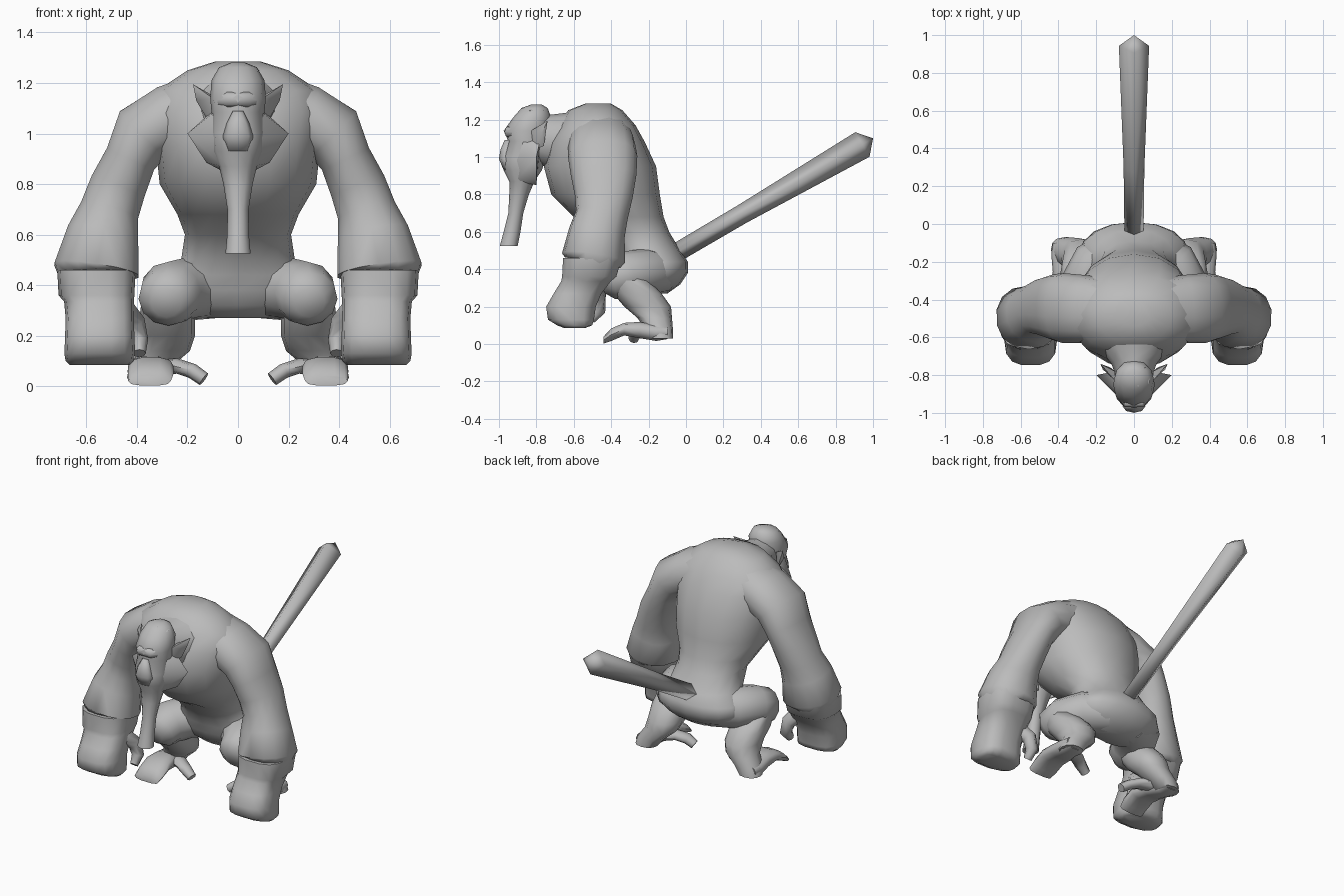
import bpy, bmesh, math
from mathutils import Vector

grey = bpy.data.materials.new("grey")
grey.diffuse_color = (0.5, 0.5, 0.5, 1)


def finish(name, bm, mirror, angle=50):
    bmesh.ops.recalc_face_normals(bm, faces=bm.faces)
    me = bpy.data.meshes.new(name)
    bm.to_mesh(me)
    bm.free()
    me.materials.append(grey)
    ob = bpy.data.objects.new(name, me)
    bpy.context.collection.objects.link(ob)
    if mirror:
        ob.modifiers.new("mirror", 'MIRROR').use_mirror_merge = False
    bpy.ops.object.select_all(action='DESELECT')
    ob.select_set(True)
    bpy.context.view_layer.objects.active = ob
    bpy.ops.object.shade_smooth_by_angle(angle=math.radians(angle))
    return ob


def loft(name, rings, hint=(1, 0, 0), axis=None, sides=12, power=2.0, mirror=False, angle=60, tip=None):
    """Rings are (x, y, z, radius along hint, radius across); axis fixes the ring normal."""
    bm = bmesh.new()
    loops = []
    pts = [Vector(r[:3]) for r in rings]
    for i, r in enumerate(rings):
        t = Vector(axis) if axis else pts[min(i + 1, len(pts) - 1)] - pts[max(i - 1, 0)]
        t.normalize()
        u = Vector(hint)
        u = (u - t * u.dot(t)).normalized()
        v = t.cross(u)
        loop = []
        for k in range(sides):
            a = 2 * math.pi * k / sides
            c, s = math.cos(a), math.sin(a)
            c = math.copysign(abs(c) ** (2 / power), c)
            s = math.copysign(abs(s) ** (2 / power), s)
            loop.append(bm.verts.new(pts[i] + u * c * r[3] + v * s * r[4]))
        loops.append(loop)
    for a, b in zip(loops, loops[1:]):
        for k in range(sides):
            j = (k + 1) % sides
            bm.faces.new((a[k], a[j], b[j], b[k]))
    bm.faces.new(loops[0])
    if tip:
        p = bm.verts.new(tip)
        for k in range(sides):
            bm.faces.new((loops[-1][k], loops[-1][(k + 1) % sides], p))
    else:
        bm.faces.new(loops[-1])
    return finish(name, bm, mirror, angle)


def hull(name, points, mirror=True):
    bm = bmesh.new()
    vs = [bm.verts.new(p) for p in points]
    bmesh.ops.convex_hull(bm, input=vs)
    return finish(name, bm, mirror, 60)


def column(rows):
    """Rows of z, front y, back y, half width and optional x, as horizontal rings."""
    return [(x[0] if x else 0, (f + b) / 2, z, w, (b - f) / 2) for z, f, b, w, *x in rows]


UP = (0, 0, 1)

# Torso from crotch to hump
loft("torso", column([
    (0.27, -0.25, -0.10, 0.13), (0.32, -0.31, -0.03, 0.23), (0.38, -0.34, 0.01, 0.29),
    (0.44, -0.36, 0.01, 0.28), (0.50, -0.39, -0.03, 0.225), (0.60, -0.46, -0.09, 0.21),
    (0.68, -0.60, -0.12, 0.24), (0.80, -0.72, -0.14, 0.31), (0.95, -0.76, -0.16, 0.325),
    (1.08, -0.73, -0.22, 0.35), (1.17, -0.68, -0.27, 0.32), (1.25, -0.63, -0.34, 0.20),
    (1.285, -0.54, -0.40, 0.09)]), axis=UP, sides=16, power=2.15)

# Neck
loft("neck", [(0, -0.5, 1.08, 0.24, 0.18), (0, -0.66, 1.08, 0.18, 0.155),
              (0, -0.74, 1.09, 0.12, 0.14), (0, -0.82, 1.11, 0.09, 0.12)])

# Head running down into the long beard
loft("head_and_beard", column([
    (1.28, -0.83, -0.77, 0.03), (1.262, -0.88, -0.74, 0.075), (1.21, -0.925, -0.72, 0.105),
    (1.14, -0.975, -0.73, 0.11), (1.085, -0.95, -0.74, 0.105), (1.00, -0.985, -0.75, 0.105),
    (0.93, -0.975, -0.77, 0.10), (0.87, -0.945, -0.81, 0.075), (0.80, -0.945, -0.84, 0.058),
    (0.70, -0.95, -0.87, 0.042), (0.60, -0.975, -0.885, 0.043), (0.525, -0.995, -0.90, 0.05)]),
    axis=UP)

# Face: brow and muzzle
loft("brow", [(-0.085, -0.895, 1.13, 0.02, 0.015), (-0.04, -0.95, 1.135, 0.03, 0.022),
              (0.04, -0.95, 1.135, 0.03, 0.022), (0.085, -0.895, 1.13, 0.02, 0.015)],
     hint=UP, sides=8, angle=80)
loft("muzzle", [(0, -0.95, 1.09, 0.02, 0.02), (0, -0.962, 1.04, 0.045, 0.03),
                (0, -0.965, 0.99, 0.06, 0.035), (0, -0.945, 0.93, 0.05, 0.03)],
     axis=UP, sides=8, angle=80)

# Cheek ruffs, ears and hair tuft
hull("cheek_ruff", [(0.10, -0.87, 1.08), (0.10, -0.78, 1.09), (0.20, -0.80, 1.0),
                    (0.125, -0.80, 0.885), (0.06, -0.91, 0.87), (0.08, -0.92, 0.98),
                    (0.06, -0.80, 0.85)])
hull("ear", [(0.10, -0.83, 1.14), (0.10, -0.78, 1.15), (0.178, -0.74, 1.195),
             (0.165, -0.77, 1.13), (0.10, -0.81, 1.04), (0.125, -0.76, 1.06)])
hull("hair_tuft", [(0.02, -0.86, 1.27), (0.085, -0.83, 1.25), (0.06, -0.76, 1.25),
                   (0.07, -0.86, 1.24), (0.0, -0.78, 1.28)], mirror=False)

# Arms: shoulder down to the furry elbow
loft("arm", [
    (0.12, -0.46, 1.10, 0.17, 0.15), (0.27, -0.45, 1.06, 0.18, 0.135),
    (0.375, -0.445, 1.00, 0.185, 0.13), (0.425, -0.44, 0.90, 0.175, 0.105),
    (0.475, -0.44, 0.79, 0.155, 0.115), (0.51, -0.45, 0.69, 0.14, 0.12),
    (0.535, -0.475, 0.60, 0.15, 0.145), (0.56, -0.495, 0.46, 0.17, 0.172),
    (0.56, -0.50, 0.435, 0.15, 0.15)],
    hint=(0, 1, 0), sides=14, power=2.2, mirror=True)

# Wrist cuff and boxy fist
loft("fist", column([
    (0.46, -0.66, -0.34, 0.155, 0.56), (0.36, -0.665, -0.37, 0.15, 0.56),
    (0.335, -0.67, -0.40, 0.138, 0.55), (0.27, -0.71, -0.45, 0.135, 0.547),
    (0.20, -0.75, -0.48, 0.137, 0.547), (0.13, -0.74, -0.49, 0.14, 0.547),
    (0.10, -0.69, -0.50, 0.135, 0.547), (0.085, -0.65, -0.54, 0.12, 0.547)]),
    axis=UP, sides=14, power=2.8, mirror=True)
loft("thumb", [(0.46, -0.52, 0.30, 0.06, 0.06), (0.41, -0.47, 0.25, 0.045, 0.045),
               (0.39, -0.47, 0.18, 0.035, 0.04), (0.39, -0.51, 0.13, 0.025, 0.025)],
     sides=8, mirror=True)

# Legs: thigh, then shin down to the heel
loft("thigh", [(0.08, -0.14, 0.385, 0.115, 0.12), (0.20, -0.22, 0.385, 0.125, 0.14),
               (0.265, -0.33, 0.37, 0.125, 0.13), (0.28, -0.41, 0.345, 0.11, 0.115),
               (0.285, -0.455, 0.33, 0.06, 0.06)], hint=UP, mirror=True)
loft("shin", column([
    (0.35, -0.44, -0.21, 0.10, 0.28), (0.27, -0.39, -0.13, 0.11, 0.28),
    (0.20, -0.33, -0.08, 0.105, 0.275), (0.14, -0.26, -0.075, 0.10, 0.29),
    (0.08, -0.22, -0.07, 0.085, 0.345), (0.03, -0.20, -0.07, 0.07, 0.37)]),
    axis=UP, power=2.3, mirror=True)

# Feet with a splayed inner toe
loft("foot", [(0.37, -0.10, 0.06, 0.06, 0.035), (0.37, -0.16, 0.06, 0.068, 0.045),
              (0.35, -0.25, 0.075, 0.08, 0.045), (0.345, -0.33, 0.08, 0.09, 0.035),
              (0.345, -0.40, 0.05, 0.09, 0.035), (0.35, -0.44, 0.022, 0.085, 0.02)],
     axis=(0, -1, 0), sides=10, power=2.6, mirror=True)
loft("inner_toe", [(0.33, -0.20, 0.07, 0.06, 0.035), (0.24, -0.24, 0.08, 0.045, 0.03),
                   (0.18, -0.27, 0.06, 0.038, 0.03), (0.135, -0.28, 0.028, 0.028, 0.028)],
     hint=(0, 1, 0), sides=8, mirror=True)

# Long four-sided tail with a pointed end
loft("tail", [(0, -0.10, 0.46, 0.05, 0.05), (0, 0.3, 0.695, 0.055, 0.052),
              (0, 0.943, 1.067, 0.08, 0.076)], sides=4, angle=100, tip=(0, 1.0, 1.10))
